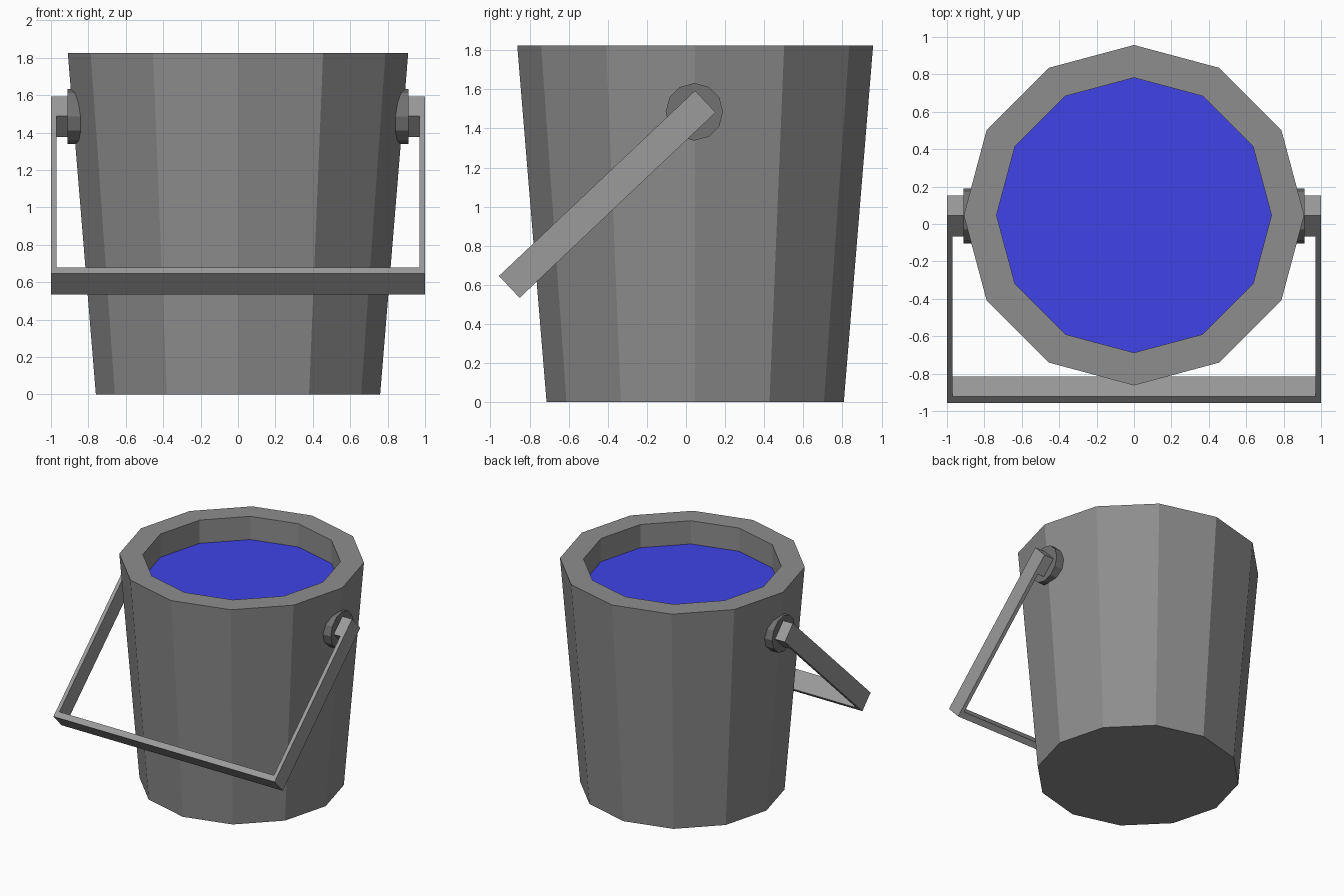
import bpy, bmesh, math
from mathutils import Matrix, Vector

if "Cube" in bpy.data.objects:
    bpy.data.objects.remove(bpy.data.objects["Cube"])

SIDES = 12
CY = 0.047                     # bucket axis in y
WATER_Z = 1.635


def material(name, r, g, b):
    mat = bpy.data.materials.new(name)
    mat.diffuse_color = (r, g, b, 1)
    mat.use_nodes = True
    mat.node_tree.nodes["Principled BSDF"].inputs["Base Color"].default_value = mat.diffuse_color
    return mat


BUCKET = material("bucket_grey", 0.27, 0.27, 0.27)
HANDLE = material("handle_grey", 0.33, 0.33, 0.33)
PLATE = material("plate_grey", 0.17, 0.17, 0.17)
BLUE = material("blue", 0.05, 0.055, 0.8)


def finish(name, bm, mat, fix_normals=True):
    if fix_normals:
        bmesh.ops.recalc_face_normals(bm, faces=bm.faces)
    me = bpy.data.meshes.new(name)
    bm.to_mesh(me)
    bm.free()
    me.materials.append(mat)
    ob = bpy.data.objects.new(name, me)
    bpy.context.collection.objects.link(ob)


def ring(bm, r, z):
    return [bm.verts.new((r * math.cos(2 * math.pi * i / SIDES),
                          CY + r * math.sin(2 * math.pi * i / SIDES), z))
            for i in range(SIDES)]


# Bucket: tapered wall, thick rim and straight inner wall down to the liquid
bm = bmesh.new()
profile = [(0.76, 0), (0.91, 1.825), (0.735, 1.825), (0.735, WATER_Z)]
rings = [ring(bm, r, z) for r, z in profile]
bm.faces.new(rings[0][::-1])
for a, b in zip(rings, rings[1:]):
    for i in range(SIDES):
        j = (i + 1) % SIDES
        bm.faces.new((a[i], a[j], b[j], b[i]))
finish("bucket", bm, BUCKET, fix_normals=False)

# Liquid surface
bm = bmesh.new()
bm.faces.new(ring(bm, 0.735, WATER_Z))
finish("water", bm, BLUE, fix_normals=False)

# Round pivot plates on both sides
pivot = Vector((0, 0.043, 1.485))
for side, label in ((-1, "left"), (1, "right")):
    bm = bmesh.new()
    bmesh.ops.create_cone(bm, cap_ends=True, segments=12, radius1=0.147,
                          radius2=0.147, depth=0.11,
                          matrix=Matrix.Translation(pivot + Vector((side * 0.857, 0, 0)))
                          @ Matrix.Rotation(math.pi / 2, 4, 'Y'))
    finish("pivot_plate_" + label, bm, PLATE)

# Handle: flat U outline with inward end tabs, extruded and tilted forward
half = [(1.0, -1.303), (1.0, 0.077), (0.9, 0.077), (0.9, -0.077),
        (0.97, -0.077), (0.97, -1.255)]
outline = half + [(-x, u) for x, u in reversed(half)]
bm = bmesh.new()
face = bm.faces.new([bm.verts.new((x, u, -0.077)) for x, u in outline])
ext = bmesh.ops.extrude_face_region(bm, geom=[face])
bmesh.ops.translate(bm, vec=(0, 0, 0.154),
                    verts=[g for g in ext["geom"] if isinstance(g, bmesh.types.BMVert)])
bm.transform(Matrix.Translation(pivot) @ Matrix.Rotation(math.radians(43.4), 4, 'X'))
finish("handle", bm, HANDLE)
